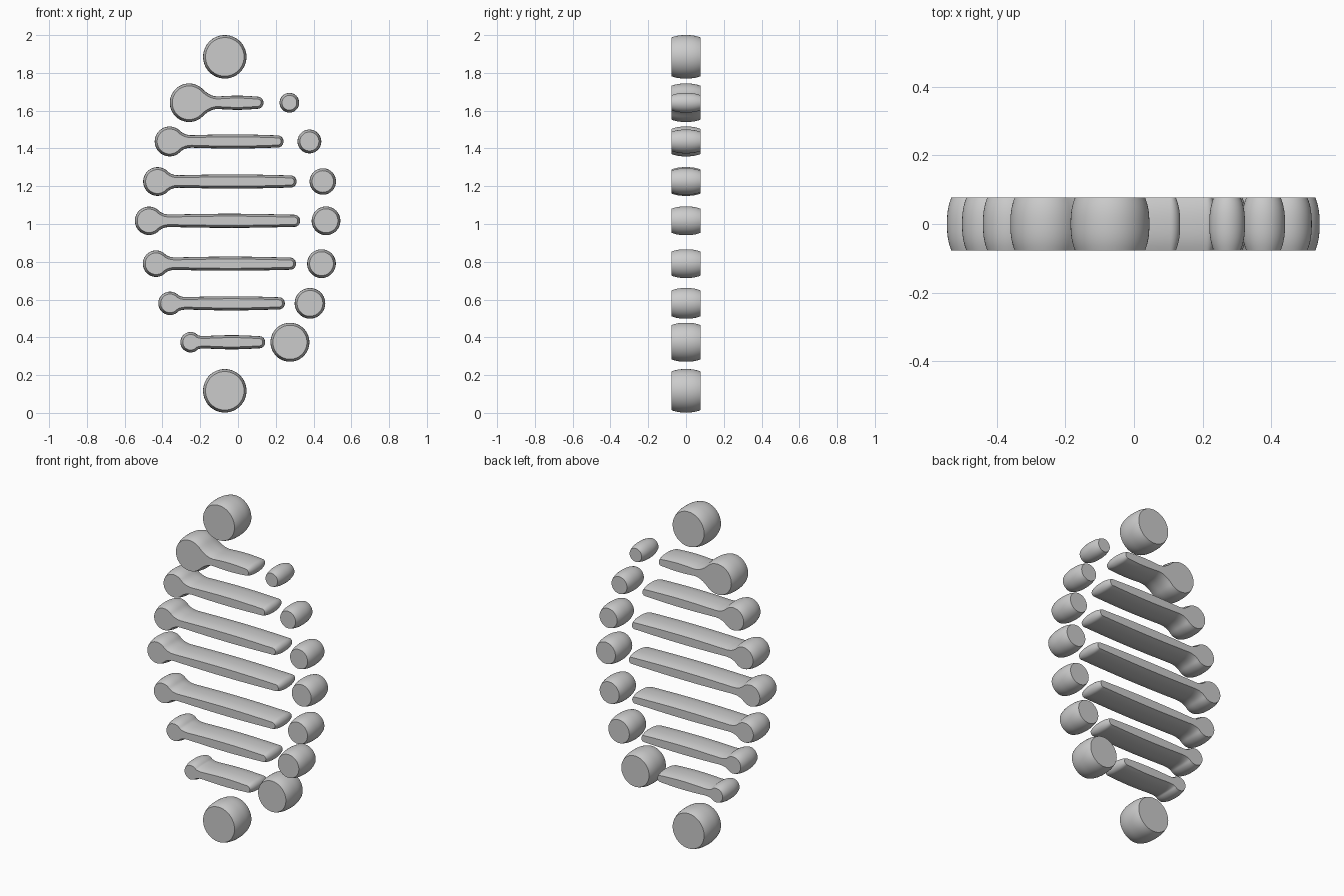
import bpy, bmesh, math
from mathutils import Vector

if "Cube" in bpy.data.objects:
    bpy.data.objects.remove(bpy.data.objects["Cube"])

HALF = 0.078      # half depth in y
BULGE = 0.013     # how far the faces are inset from the belly

grey = bpy.data.materials.new("light grey")
grey.diffuse_color = (0.6, 0.6, 0.6, 1)
grey.use_nodes = True
grey.node_tree.nodes["Principled BSDF"].inputs["Base Color"].default_value = grey.diffuse_color


def circle(x, z, r, n=64):
    return [Vector((x + r * math.cos(2 * math.pi * i / n),
                    z + r * math.sin(2 * math.pi * i / n))) for i in range(n)]


def pin(x, z, r, end):
    """Outline of a round head flowing into a thin bar, counter-clockwise."""
    h_neck, h_mid, h_end, rx = 0.033, 0.038, 0.032, 0.03
    a = math.radians(45)
    p0 = Vector((r * math.cos(a), r * math.sin(a)))
    p2 = Vector((1.5 * r, h_neck))
    p1 = Vector((2 * p0.x - h_neck, h_neck))
    # half of the head, from the far left to the neck
    top = [Vector((r * math.cos(t), r * math.sin(t)))
           for t in [math.pi + (a - math.pi) * i / 24 for i in range(25)]]
    # concave neck
    for i in range(1, 9):
        t = i / 8
        top.append(p0 * (1 - t) ** 2 + p1 * 2 * t * (1 - t) + p2 * t * t)
    # gently swelling bar
    x0, x1 = p2.x, end - x - rx
    for i in range(1, 11):
        t = i / 10
        base = h_neck + (h_end - h_neck) * t
        top.append(Vector((x0 + (x1 - x0) * t,
                           base + (h_mid - h_neck) * math.sin(math.pi * t))))
    # rounded end
    for i in range(1, 9):
        t = math.pi / 2 * (1 - i / 8)
        top.append(Vector((x1 + rx * math.cos(t), h_end * math.sin(t))))
    low = [Vector((p.x, -p.y)) for p in top[1:-1]]
    return [p + Vector((x, z)) for p in low + top[:0:-1] + [top[0]]]


def barrel(name, pts):
    """Extrude an outline through y with softly bulging sides."""
    n = len(pts)
    normals = []
    for i in range(n):
        d = (pts[(i + 1) % n] - pts[i - 1]).normalized()
        normals.append(Vector((d.y, -d.x)))
    bm = bmesh.new()
    rings = []
    for k in range(-6, 7):
        t = k / 6
        inset = BULGE * abs(t) ** 2.5
        rings.append([bm.verts.new((p.x - m.x * inset, t * HALF, p.y - m.y * inset))
                      for p, m in zip(pts, normals)])
    for lo, hi in zip(rings, rings[1:]):
        for i in range(n):
            j = (i + 1) % n
            bm.faces.new((lo[i], lo[j], hi[j], hi[i]))
    bm.faces.new(rings[0])
    bm.faces.new(rings[-1])
    bmesh.ops.recalc_face_normals(bm, faces=bm.faces)
    me = bpy.data.meshes.new(name)
    bm.to_mesh(me)
    bm.free()
    me.materials.append(grey)
    ob = bpy.data.objects.new(name, me)
    bpy.context.collection.objects.link(ob)
    bpy.ops.object.select_all(action='DESELECT')
    ob.select_set(True)
    bpy.context.view_layer.objects.active = ob
    bpy.ops.object.shade_smooth_by_angle(angle=math.radians(35))


# end discs
barrel("top_disc", circle(-0.07, 1.885, 0.115))
barrel("bottom_disc", circle(-0.07, 0.117, 0.115))

# rungs: height, head x, head radius, bar end, dot x, dot radius
rungs = [
    (1.642, -0.259, 0.102, 0.135, 0.272, 0.052),
    (1.437, -0.362, 0.079, 0.241, 0.378, 0.063),
    (1.225, -0.426, 0.076, 0.310, 0.449, 0.070),
    (1.017, -0.471, 0.075, 0.329, 0.466, 0.076),
    (0.790, -0.434, 0.070, 0.307, 0.442, 0.076),
    (0.580, -0.360, 0.062, 0.248, 0.381, 0.081),
    (0.374, -0.251, 0.054, 0.144, 0.275, 0.103),
]
for i, (z, hx, hr, end, dx, dr) in enumerate(rungs, 1):
    barrel(f"rung_{i}", pin(hx, z, hr, end))
    barrel(f"dot_{i}", circle(dx, z, dr))
